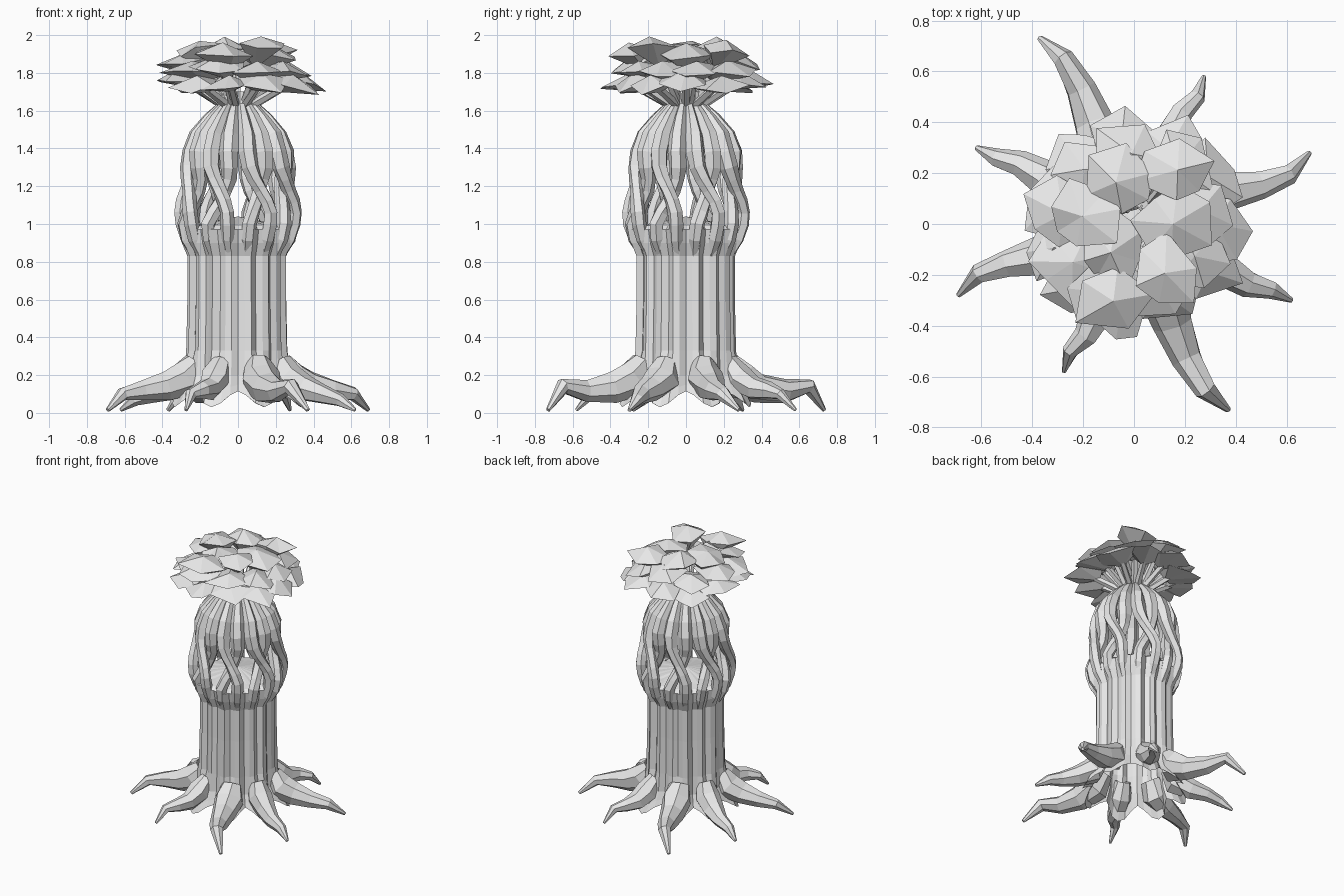
import bpy, bmesh, random
from math import sin, cos, pi, tau, atan2
from mathutils import Vector, Matrix

random.seed(4)
if "Cube" in bpy.data.objects:
    bpy.data.objects.remove(bpy.data.objects["Cube"])

bark = bpy.data.materials.new("pale grey")
bark.use_nodes = True
bark.diffuse_color = (0.8, 0.8, 0.8, 1)
bark.node_tree.nodes["Principled BSDF"].inputs["Base Color"].default_value = (0.8, 0.8, 0.8, 1)


def finish(name, bm):
    bmesh.ops.recalc_face_normals(bm, faces=bm.faces)
    mesh = bpy.data.meshes.new(name)
    bm.to_mesh(mesh)
    bm.free()
    mesh.materials.append(bark)
    obj = bpy.data.objects.new(name, mesh)
    bpy.context.collection.objects.link(obj)


def skin(bm, rings, start=None, end=None):
    """Join rings of points with quads; fan an end to a point where one is given."""
    loops = [[bm.verts.new(p) for p in ring] for ring in rings]
    n = len(loops[0])
    for a, b in zip(loops, loops[1:]):
        for i in range(n):
            j = (i + 1) % n
            bm.faces.new((a[i], a[j], b[j], b[i]))
    for loop, tip in ((loops[0], start), (loops[-1], end)):
        if tip is not None:
            c = bm.verts.new(tip)
            for i in range(n):
                bm.faces.new((loop[i], loop[(i + 1) % n], c))


def tube(bm, points, radii, sides=6, rough=0.0):
    """Tapered limb that follows a path, closed at its far end."""
    pts = [Vector(p) for p in points]
    rings = []
    for k, (p, r) in enumerate(zip(pts, radii)):
        d = (pts[min(k + 1, len(pts) - 1)] - pts[max(k - 1, 0)]).normalized()
        out = Vector((p.x, p.y, 0)).normalized()
        side = d.cross(out if abs(d.z) > 0.75 else Vector((0, 0, 1))).normalized()
        up = side.cross(d)
        ring = []
        for i in range(sides):
            a = tau * i / sides
            s = r * random.uniform(1 - rough, 1 + rough)
            q = p + side * cos(a) * s + up * sin(a) * s
            q.z = max(q.z, 0)
            ring.append(q)
        rings.append(ring)
    skin(bm, rings, end=pts[-1])


def lerp_profile(profile, z):
    for (z0, r0), (z1, r1) in zip(profile, profile[1:]):
        if z <= z1:
            return r0 + (r1 - r0) * (z - z0) / (z1 - z0)
    return profile[-1][1]


# Hollow fluted trunk with a scalloped foot and a domed top
bm = bmesh.new()
N = 48
FLUTE = (0.93, 1.0, 1.03)
wobble = [random.uniform(0.97, 1.03) for i in range(N)]
rings = []
for z, r in ((0.03, 0.335), (0.1, 0.31), (0.2, 0.28), (0.33, 0.263), (0.6, 0.257),
             (0.83, 0.257), (0.9, 0.285), (0.97, 0.30), (0.99, 0.27), (1.0, 0.2)):
    ring = []
    for i in range(N):
        a = tau * i / N
        lobe = -cos(8 * a)
        foot = max(0, 1 - z / 0.33)
        flute = 1 + (FLUTE[i % 3] * wobble[i] - 1) * (1 - 0.6 * foot)
        rr = r * flute * (1 + 0.13 * foot * lobe)
        zz = z + 0.1 * max(0, 1 - z / 0.2) * (0.5 - 0.5 * lobe)
        ring.append((rr * cos(a), rr * sin(a), zz))
    rings.append(ring)
skin(bm, rings, end=(0, 0, 1.04))
finish("trunk", bm)

# Four root shapes, each repeated on the opposite side
ROOTS = {
    "long_root": (((0.1, -0.22, 0.27), (0.12, -0.28, 0.18), (0.155, -0.39, 0.13),
                   (0.21, -0.53, 0.115), (0.28, -0.65, 0.14), (0.37, -0.73, 0.015)), 1.0),
    "left_root": (((0.22, 0.09, 0.27), (0.28, 0.1, 0.18), (0.38, 0.13, 0.14),
                   (0.5, 0.155, 0.12), (0.61, 0.195, 0.10), (0.69, 0.28, 0.015)), 0.9),
    "low_root": (((0.22, -0.1, 0.27), (0.27, -0.125, 0.18), (0.36, -0.18, 0.13),
                  (0.45, -0.235, 0.10), (0.54, -0.26, 0.07), (0.62, -0.3, 0.015)), 0.85),
    "short_root": (((0.09, 0.22, 0.27), (0.12, 0.28, 0.18), (0.155, 0.36, 0.13),
                    (0.19, 0.44, 0.12), (0.25, 0.5, 0.10), (0.275, 0.58, 0.015)), 0.75),
}
for name, (path, size) in ROOTS.items():
    for half, sign in (("front", 1), ("back", -1)):
        bm = bmesh.new()
        tube(bm, [(sign * x, sign * y, z) for x, y, z in path],
             [size * r for r in (0.07, 0.105, 0.085, 0.062, 0.042, 0.012)], 7, 0.08)
        finish(name + "_" + half, bm)

# Eight pairs of strands that wind round each other and gather into a neck
BULGE = ((0.84, 0.235), (0.92, 0.275), (1.0, 0.295), (1.06, 0.29), (1.2, 0.255), (1.35, 0.26),
         (1.45, 0.235), (1.55, 0.165), (1.62, 0.095), (1.7, 0.085))
THICKNESS = ((0.84, 0.025), (0.95, 0.04), (1.1, 0.038), (1.2, 0.036), (1.34, 0.05), (1.46, 0.048),
             (1.56, 0.034), (1.63, 0.021), (1.7, 0.02))
bm = bmesh.new()
for k in range(8):
    for s in (-1, 1):
        path, radii = [], []
        for z in (0.84, 0.92, 1.0, 1.06, 1.12, 1.18, 1.24, 1.3, 1.38, 1.47, 1.56, 1.63, 1.7):
            turn = pi * min(1, max(0, (z - 0.98) / 0.36))
            a = tau * (k + 0.5) / 8 + s * 0.2 * cos(turn) + 0.08 * sin(turn)
            r = lerp_profile(BULGE, z) + s * 0.026 * sin(turn)
            path.append((r * cos(a), r * sin(a), z))
            radii.append(lerp_profile(THICKNESS, z))
        tube(bm, path, radii, 6, 0.08)
finish("twisted_strands", bm)

# Crumpled leaf clusters in tiers, each pleated down to a twig from the neck
leaves, twigs = bmesh.new(), bmesh.new()


def leaf(x, y, z, size, tilt):
    heading = atan2(y, x)
    place = Matrix.Translation((x, y, z)) @ Matrix.Rotation(heading, 4, 'Z') @ Matrix.Rotation(tilt, 4, 'Y')
    count = random.choice((5, 6, 7))
    turn = random.random()
    rim = []
    for i in range(count):
        a = tau * (i + turn + random.uniform(-0.25, 0.25)) / count
        r = size * random.uniform(0.75, 1.25)
        rim.append(place @ Vector((r * cos(a), r * sin(a), random.uniform(-0.05, 0.005))))
    centre = Vector((x, y, z))
    foot = Vector((0.07 * cos(heading), 0.07 * sin(heading), 1.62))
    fork = foot.lerp(centre, 0.6)
    skin(leaves, [rim], fork, place @ Vector((0, 0, 0.035)))
    tube(twigs, [foot, fork, centre], (0.024, 0.022, 0.02), 5)


for x, y in ((-0.07, 0.16), (0.15, 0.0), (-0.2, 0.03), (-0.09, -0.11), (0.12, -0.19), (0.17, 0.21),
             (-0.08, -0.3)):
    leaf(x, y, random.uniform(1.92, 1.96) - 0.3 * max(0, -y - 0.2), 0.145, 0.1)
for count, radius, height, size, tilt, shift in ((9, 0.27, 1.85, 0.15, 0.15, 0.3),
                                                 (11, 0.32, 1.765, 0.14, 0.2, 0.0)):
    for i in range(count):
        a = tau * (i + shift) / count
        r = radius * random.uniform(0.92, 1.08)
        leaf(r * cos(a), r * sin(a), height + random.uniform(-0.025, 0.03), size, tilt)
finish("leaf_clusters", leaves)
finish("twigs", twigs)
